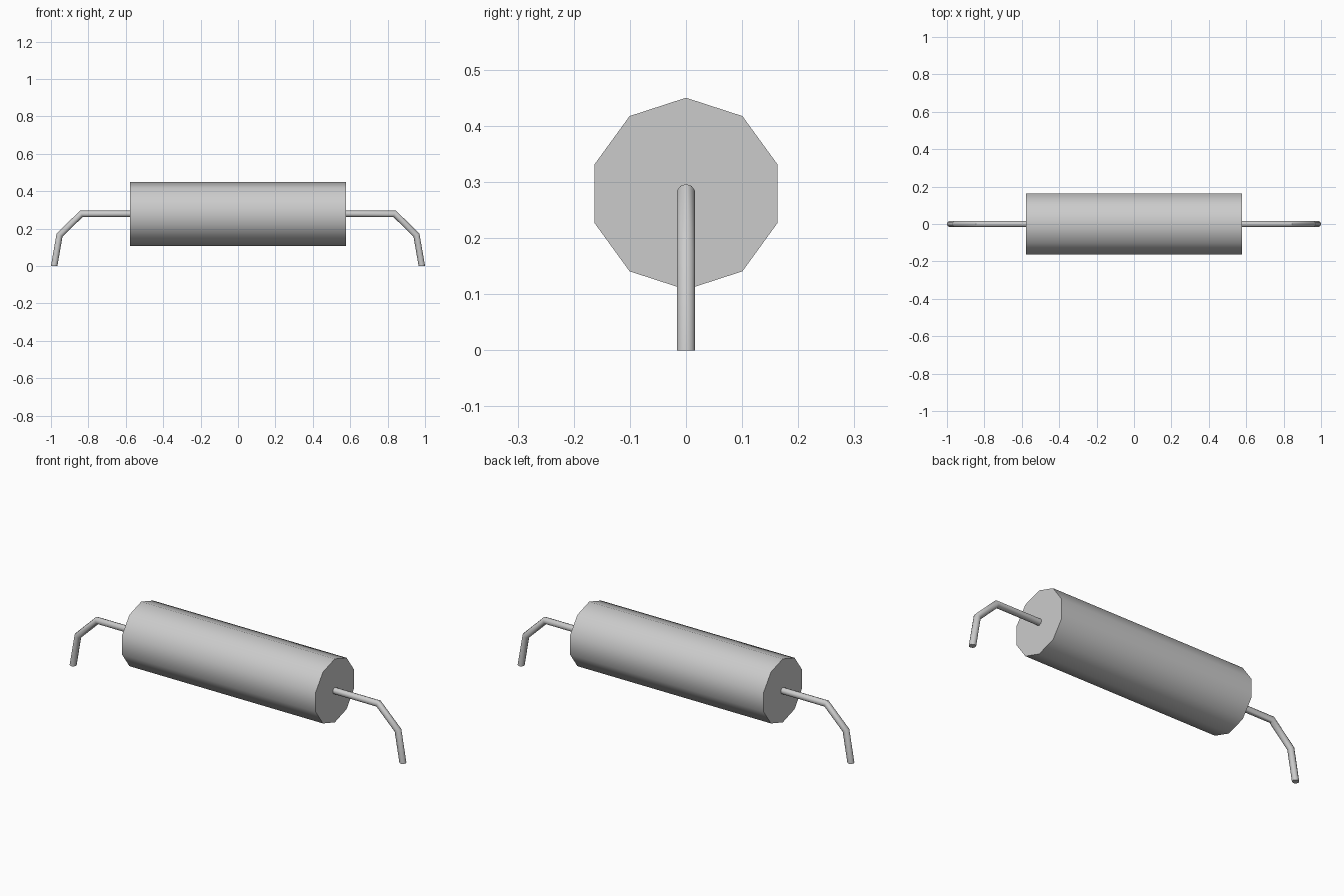
import bpy, bmesh, math
from mathutils import Vector

if "Cube" in bpy.data.objects:
    bpy.data.objects.remove(bpy.data.objects["Cube"])

SIDES = 10
AXIS_Z = 0.279


def tube(name, path, radius, end_normal=None):
    """Capped ten-sided tube with mitred bends along a path of (x, z) points."""
    pts = [Vector((x, 0, z)) for x, z in path]
    dirs = [(b - a).normalized() for a, b in zip(pts, pts[1:])]
    bm = bmesh.new()
    rings = []
    for i, p in enumerate(pts):
        d_in = dirs[max(i - 1, 0)]
        d_out = dirs[min(i, len(dirs) - 1)]
        normal = (d_in + d_out).normalized()
        if end_normal and i == len(pts) - 1:
            normal = Vector(end_normal)
        # Circle square to the incoming segment, slid along it onto the mitre plane
        up = Vector((0, 1, 0)).cross(d_in) * (1 if d_in.x < 0 else -1)
        up = -up if up.z < 0 else up
        ring = []
        for k in range(SIDES):
            a = 2 * math.pi * k / SIDES
            off = radius * (math.cos(a) * up + math.sin(a) * Vector((0, 1, 0)))
            off -= d_in * (off.dot(normal) / d_in.dot(normal))
            ring.append(bm.verts.new(p + off))
        rings.append(ring)
    for r0, r1 in zip(rings, rings[1:]):
        for k in range(SIDES):
            n = (k + 1) % SIDES
            bm.faces.new((r0[k], r0[n], r1[n], r1[k]))
    bm.faces.new(rings[0])
    bm.faces.new(rings[-1])
    bmesh.ops.recalc_face_normals(bm, faces=bm.faces)
    mesh = bpy.data.meshes.new(name)
    bm.to_mesh(mesh)
    bm.free()
    obj = bpy.data.objects.new(name, mesh)
    bpy.context.collection.objects.link(obj)
    bpy.ops.object.select_all(action='DESELECT')
    obj.select_set(True)
    bpy.context.view_layer.objects.active = obj
    bpy.ops.object.shade_smooth_by_angle(angle=math.radians(40))
    return obj


# Cylindrical component body
tube("body", [(-0.577, AXIS_Z), (0.577, AXIS_Z)], 0.171)

# Bent wire leads, trimmed flat at the ground
for side, s in (("left", -1), ("right", 1)):
    path = [(0.57, AXIS_Z), (0.838, AXIS_Z), (0.954, 0.166), (0.983, 0)]
    tube(side + "_lead", [(s * x, z) for x, z in path], 0.017, (0, 0, -1))
